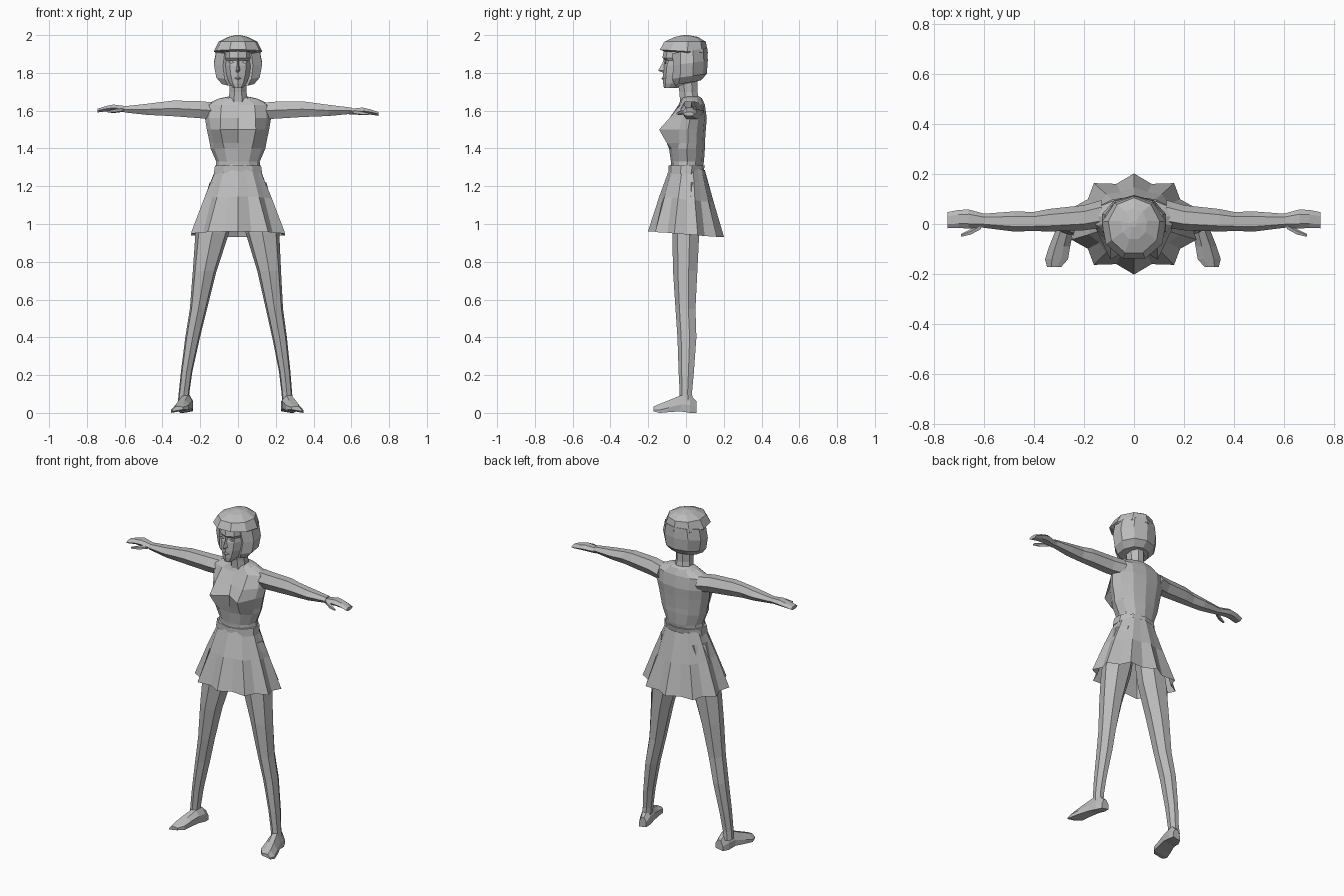
import bpy, bmesh, math
from mathutils import Vector

cube = bpy.data.objects.get("Cube")
if cube:
    bpy.data.objects.remove(cube, do_unlink=True)

grey = bpy.data.materials.new("plain grey")
grey.use_nodes = True
colour = (0.5, 0.5, 0.5, 1)
grey.diffuse_color = colour
grey.node_tree.nodes["Principled BSDF"].inputs["Base Color"].default_value = colour


def finish(name, bm):
    bmesh.ops.recalc_face_normals(bm, faces=bm.faces)
    mesh = bpy.data.meshes.new(name)
    bm.to_mesh(mesh)
    bm.free()
    mesh.materials.append(grey)
    obj = bpy.data.objects.new(name, mesh)
    bpy.context.collection.objects.link(obj)
    return obj


def loft(name, rings, caps=(True, True)):
    bm = bmesh.new()
    loops = [[bm.verts.new(p) for p in r] for r in rings]
    for a, b in zip(loops, loops[1:]):
        for i in range(len(a)):
            j = (i + 1) % len(a)
            bm.faces.new((a[i], a[j], b[j], b[i]))
    for loop, cap in zip((loops[0], loops[-1]), caps):
        if cap:
            bm.faces.new(loop)
    return finish(name, bm)


def flat_ring(x, z, rx, front, back, n=8, phase=0.5, dz=0):
    """Horizontal ring from y=front to y=back; dz lifts the back edge."""
    mid, ry = (front + back) / 2, (back - front) / 2
    out = []
    for i in range(n):
        a = math.tau * (i + phase) / n
        k = 1 / math.cos(math.pi / n) if phase else 1
        out.append(Vector((x + rx * k * math.cos(a), mid + ry * k * math.sin(a),
                           z + dz * math.sin(a))))
    return out


def arm_ring(side, x, y, z, ry, rz, n=6):
    return [Vector((side * x, y + ry * math.cos(math.tau * i / n),
                    z + rz * math.sin(math.tau * i / n))) for i in range(n)]


# Torso, with a twelve-sided section and a bust pushed out of two rings
torso = []
for z, rx, front, back, bust in [
        (1.26, .125, -.075, .08, 0), (1.33, .115, -.08, .095, 0),
        (1.40, .145, -.09, .10, 0), (1.43, .15, -.08, .10, .035),
        (1.50, .165, -.085, .105, .07), (1.56, .175, -.065, .11, .035),
        (1.63, .175, -.04, .10, 0), (1.665, .10, -.025, .085, 0),
        (1.675, .05, -.015, .07, 0)]:
    ring = flat_ring(0, z, rx, front, back, 12, 0)
    for i in (8, 10):
        ring[i].y -= bust
        ring[i].x *= 1 + bust * 2
    torso.append(ring)
loft("torso", torso)

# Waistband
loft("waistband", [flat_ring(0, 1.265, .128, -.088, .085, 10),
                   flat_ring(0, 1.31, .122, -.088, .095, 10)])

# Pleated skirt, open at the hem
pleats = 20
skirt = []
for z, rx, front, back, fold in [(1.30, .115, -.08, .10, 0),
                                 (1.13, .18, -.135, .14, .05),
                                 (.945, .25, -.185, .185, .09)]:
    ring = flat_ring(0, z, rx, front, back, pleats, 0, -.015)
    for i, p in enumerate(ring):
        k = 1 + (fold if i % 2 else -fold)
        p.x *= k
        p.y *= k
        p.x = max(-rx, min(rx, p.x))
    skirt.append(ring)
loft("skirt", skirt, (False, False))

# Neck and face
loft("neck", [flat_ring(0, 1.63, .055, -.03, .075),
              flat_ring(0, 1.70, .045, -.035, .06),
              flat_ring(0, 1.79, .048, -.05, .06)])
loft("face", [flat_ring(0, z, rx, front, back, 10, 0.5) for z, rx, front, back in [
    (1.72, .025, -.115, -.05), (1.745, .045, -.118, .0), (1.79, .063, -.118, .05),
    (1.84, .07, -.115, .07), (1.865, .07, -.105, .07), (1.88, .073, -.12, .07),
    (1.93, .07, -.11, .07)]])

# Nose and mouth
loft("nose", [[Vector((-w, -.10, z)), Vector((0, y, z)), Vector((w, -.10, z))]
              for z, w, y in [(1.80, .016, -.12), (1.812, .018, -.148),
                              (1.85, .01, -.125), (1.88, .008, -.118)]])
loft("lips", [[Vector((-w, -.11, z)), Vector((0, y, z)), Vector((w, -.11, z))]
              for z, w, y in [(1.758, .012, -.12), (1.77, .024, -.13),
                              (1.782, .012, -.122)]])

# Eyes: thin plates under the brow
for side, word in ((1, "left"), (-1, "right")):
    loft(word + "_eye", [[Vector((side * x, y, z)) for x, z in
                          ((.018, 1.856), (.035, 1.848), (.052, 1.858), (.035, 1.866))]
                         for y in (-.114, -.106)])

# Bobbed hair: fringe cap above, sides and back below
loft("hair_cap", [flat_ring(0, z, rx, front, back, 9, 0.25, dz) for z, rx, front, back, dz in [
    (1.905, .11, -.115, .10, -.01), (1.915, .122, -.138, .108, -.008),
    (1.965, .098, -.115, .098, 0), (1.99, .05, -.06, .06, 0), (2.0, .012, -.012, .012, 0)]])
bob = []
for z, rx, back, limit in [(1.745, .085, .075, -.055), (1.78, .115, .105, -.075),
                           (1.85, .128, .11, -.065), (1.915, .115, .108, -.075)]:
    ring = flat_ring(0, z, rx, -.10, back, 10, 0.5, .015)
    for p in ring:
        p.y = max(p.y, limit if abs(p.x) > .05 else -.03)
    bob.append(ring)
loft("hair_bob", bob)

# Arms, hands and thumbs
for side, word, drop in ((1, "left", .012), (-1, "right", 0)):
    loft(word + "_arm", [arm_ring(side, x, y, z - drop * x, ry, rz) for x, y, z, ry, rz in [
        (.13, .04, 1.60, .055, .05), (.20, .025, 1.605, .05, .052),
        (.34, .015, 1.612, .045, .048), (.40, .01, 1.61, .038, .042),
        (.48, .01, 1.607, .04, .034), (.60, .013, 1.607, .028, .019)]])
    loft(word + "_hand", [arm_ring(side, x, y, z - drop * x * 2, ry, rz) for x, y, z, ry, rz in [
        (.59, .013, 1.608, .026, .018), (.66, .02, 1.615, .038, .02),
        (.70, .02, 1.61, .036, .016), (.745, .015, 1.60, .032, .011)]])
    loft(word + "_thumb", [arm_ring(side, x, y, z - drop, r, r, 5) for x, y, z, r in [
        (.61, -.01, 1.605, .012), (.65, -.032, 1.60, .012), (.69, -.046, 1.595, .006)]])

# Legs and shoes, the right one set slightly wider
for side, word, spread in ((1, "left", 0), (-1, "right", .03)):
    leg = []
    for x, z, rx, front, back in [
            (.075, 1.22, .07, -.06, .08), (.13, .95, .082, -.065, .07),
            (.165, .75, .058, -.062, .06), (.193, .55, .042, -.05, .05),
            (.22, .40, .036, -.04, .055), (.247, .22, .028, -.035, .042),
            (.258, .11, .026, -.03, .032), (.262, .06, .026, -.03, .035)]:
        leg.append(flat_ring(side * (x + spread * (1 - z / 1.22)), z, rx, front, back, 7, 0.25))
    loft(word + "_leg", leg)
    shoe = []
    for x, y, w, low, high in [(.255, .055, .024, .008, .07), (.262, .02, .034, .008, .105),
                               (.27, -.03, .036, .016, .10), (.288, -.09, .042, .012, .075),
                               (.30, -.14, .046, .008, .055), (.31, -.172, .028, .016, .042)]:
        tilt = w * .35
        profile = [(-w, low + tilt), (w, low), (w, (low + high) / 2 - tilt * .5),
                   (w * .4, high), (-w * .4, high), (-w, (low + high) / 2 + tilt)]
        shoe.append([Vector((side * (x + spread * .3 + dx), y, max(z, 0)))
                     for dx, z in profile])
    loft(word + "_shoe", shoe)

# Rest the soles on the ground and keep everything faceted
meshes = [o for o in bpy.context.scene.objects if o.type == 'MESH']
low = min(v.co.z for o in meshes for v in o.data.vertices)
for o in meshes:
    if "shoe" in o.name:
        o.location.z -= low
    o.data.polygons.foreach_set("use_smooth", [False] * len(o.data.polygons))
